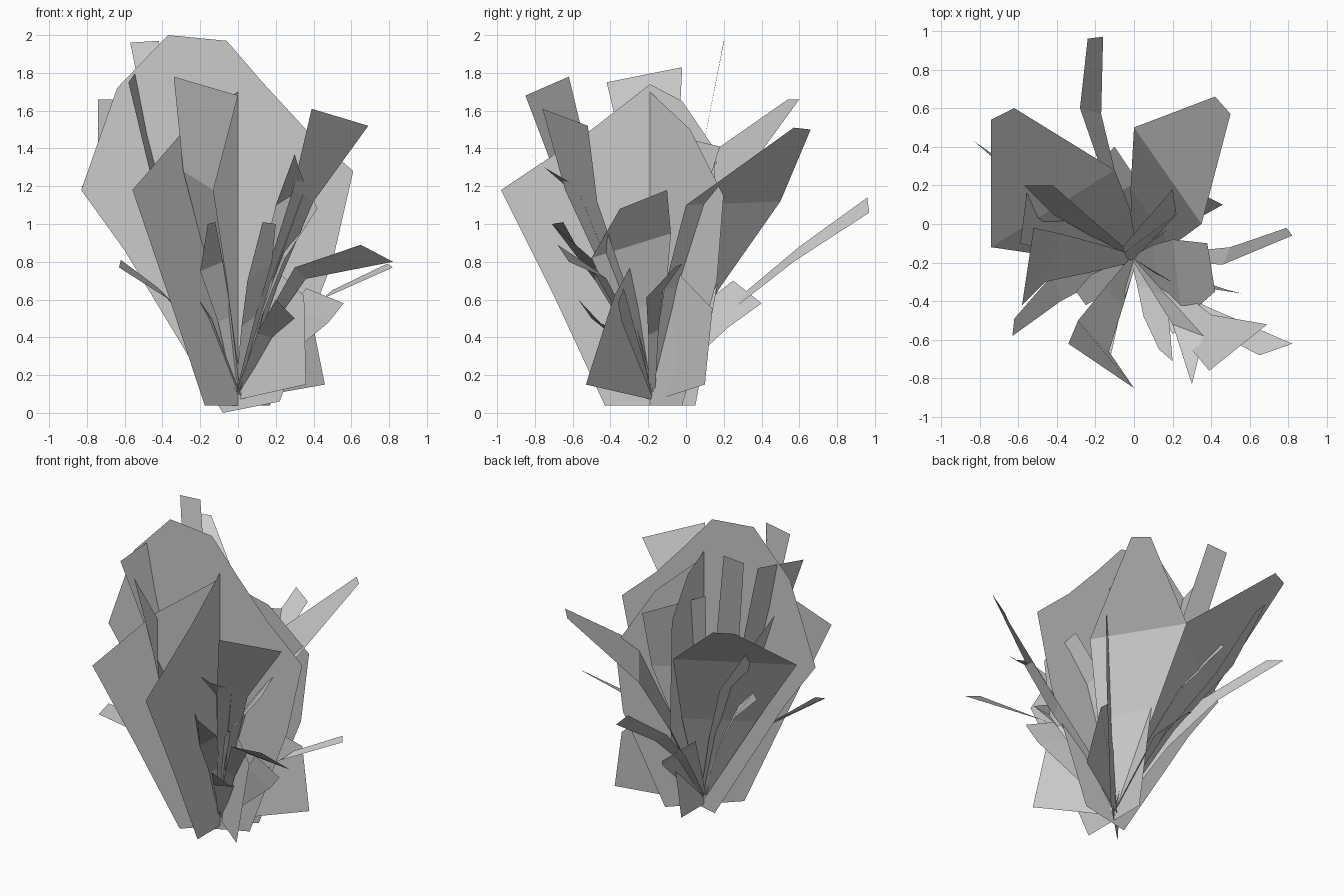
import bpy
from math import cos, sin, radians
from mathutils import Vector

ROOT = Vector((0, -0.18, 0.1))
CENTRE = Vector((0, -0.19, 0))


def mesh_object(name, verts, faces):
    mesh = bpy.data.meshes.new(name)
    mesh.from_pydata([tuple(v) for v in verts], [], faces)
    mesh.update()
    obj = bpy.data.objects.new(name, mesh)
    bpy.context.collection.objects.link(obj)
    return obj


def upright_card(name, angle, outline):
    """Flat vertical sheet through the plant centre; outline is (along, z)."""
    a = radians(angle)
    pts = [CENTRE + Vector((w * cos(a), w * sin(a), z)) for w, z in outline]
    mesh_object(name, pts, [tuple(range(len(pts)))])


def leaf(name, tip_a, tip_b, mid_a, mid_b, lift=0.06):
    """Bent blade: narrow root, low row, middle row and cut tip."""
    ta, tb, ma, mb = (Vector(p) for p in (tip_a, tip_b, mid_a, mid_b))
    mid = (ma + mb) / 2
    half = (mb - ma) / 2
    low = ROOT.lerp(mid, 0.5) + Vector((0, 0, lift))
    rows = [ROOT - half.normalized() * 0.02, ROOT + half.normalized() * 0.02,
            low - half * 0.6, low + half * 0.6, ma, mb, ta, tb]
    faces = [(i, i + 1, i + 3, i + 2) for i in (0, 2, 4)]
    mesh_object(name, rows, faces)


# Large crossing upright sheets
upright_card("upright_sheet_wide", 0,
             [(-.08, 0), (.22, .06), (.5, .8), (.61, 1.28), (.36, 1.5), (.13, 1.75),
              (-.06, 1.97), (-.37, 2), (-.64, 1.72), (-.83, 1.18), (-.6, .86)])
upright_card("upright_sheet_deep", 90,
             [(-.24, .04), (.24, .04), (.36, .7), (.34, 1.4), (.17, 1.65),
              (0, 1.74), (-.31, 1.5), (-.79, 1.18), (-.5, .6)])
upright_card("upright_sheet_diagonal", 45,
             [(-.25, .04), (.24, .04), (.5, .7), (.55, 1.15), (.3, 1.5),
              (0, 1.7), (-.4, 1.5), (-.79, 1.18), (-.52, .62)])

# Low upright blades on the right
mesh_object("low_blade_back", [(.01, -.15, .07), (.46, .1, .15), (.38, .14, .55), (.15, -.05, .75)], [(0, 1, 2, 3)])
mesh_object("low_blade_front", [(0, -.18, .07), (.36, -.53, .15), (.35, -.38, .62), (.1, -.25, .85)], [(0, 1, 2, 3)])

# Broad tall leaves
leaf("broad_leaf_front", (-.34, -.62, 1.78), (0, -.85, 1.68), (-.29, -.5, 1.28), (-.13, -.66, 1.18))
leaf("broad_leaf_front_right", (.39, -.76, 1.61), (.69, -.52, 1.52), (.29, -.64, 1.18), (.4, -.47, 1.12))
leaf("broad_leaf_back_right", (.42, .66, 1.5), (.5, .57, 1.51), (0, .5, 1.12), (.35, 0, 1.1))
leaf("broad_leaf_back_left", (-.74, .54, 1.66), (-.62, .6, 1.66), (-.74, -.12, 1.2), (-.1, .28, 1.22))
leaf("broad_leaf_left", (-.58, -.42, 1.75), (-.52, -.02, 1.83), (-.46, -.3, 1.25), (-.38, -.05, 1.25))
leaf("broad_leaf_right", (.42, -.35, 1.08), (.38, -.1, 1.18), (.25, -.5, .82), (.2, -.08, .95))
leaf("broad_leaf_middle", (-.06, -.12, 1.48), (.2, .18, 1.41), (-.05, -.15, 1), (.22, .05, 1))

# Slender leaves
leaf("tall_leaf_back", (-.57, .2, 1.96), (-.42, .2, 1.97), (-.42, .05, 1.2), (-.25, .05, 1.2))
leaf("arching_leaf_back", (-.24, .96, 1.14), (-.16, .97, 1.06), (-.28, .6, .88), (-.17, .57, .8))
leaf("arching_leaf_left", (-.62, -.49, .81), (-.63, -.58, .77), (-.42, -.26, .66), (-.38, -.4, .61))
leaf("arching_leaf_front_right", (.65, -.68, .89), (.82, -.62, .8), (.3, -.5, .77), (.36, -.42, .71))
leaf("arching_leaf_right", (.79, -.02, .79), (.82, -.06, .77), (.5, -.12, .65), (.46, -.21, .61))
leaf("pointed_leaf_front_right", (.3, -.83, 1.37), (.32, -.75, 1.3), (.2, -.52, 1.1), (.36, -.58, 1.2))
leaf("slim_leaf_back_left", (-.83, .43, 1.2), (-.75, .36, 1.2), (-.5, .2, .9), (-.42, .05, .9))
leaf("slim_leaf_left", (-.59, -.1, 1.5), (-.55, .2, 1.3), (-.4, -.15, 1), (-.32, .1, 1))

# Short inner leaves
leaf("short_leaf_front_left", (-.16, -.72, 1), (-.12, -.68, 1.01), (-.2, -.48, .75), (-.08, -.5, .8))
leaf("short_leaf_front", (.13, -.65, 1.01), (.2, -.71, 1), (.05, -.48, .7), (.18, -.48, .8))
leaf("short_leaf_right", (.56, -.36, .58), (.36, -.33, .66), (.48, -.34, .48), (.28, -.3, .55), 0)
leaf("short_leaf_back", (-.1, .4, .58), (-.25, .25, .7), (.02, .22, .45), (-.16, .12, .6), 0)
leaf("short_leaf_left", (-.3, -.35, .7), (-.25, -.42, .66), (-.22, -.26, .5), (-.14, -.36, .5), 0)
leaf("short_leaf_low", (.2, -.57, .6), (.3, -.5, .5), (.1, -.4, .42), (.18, -.3, .4), 0)
